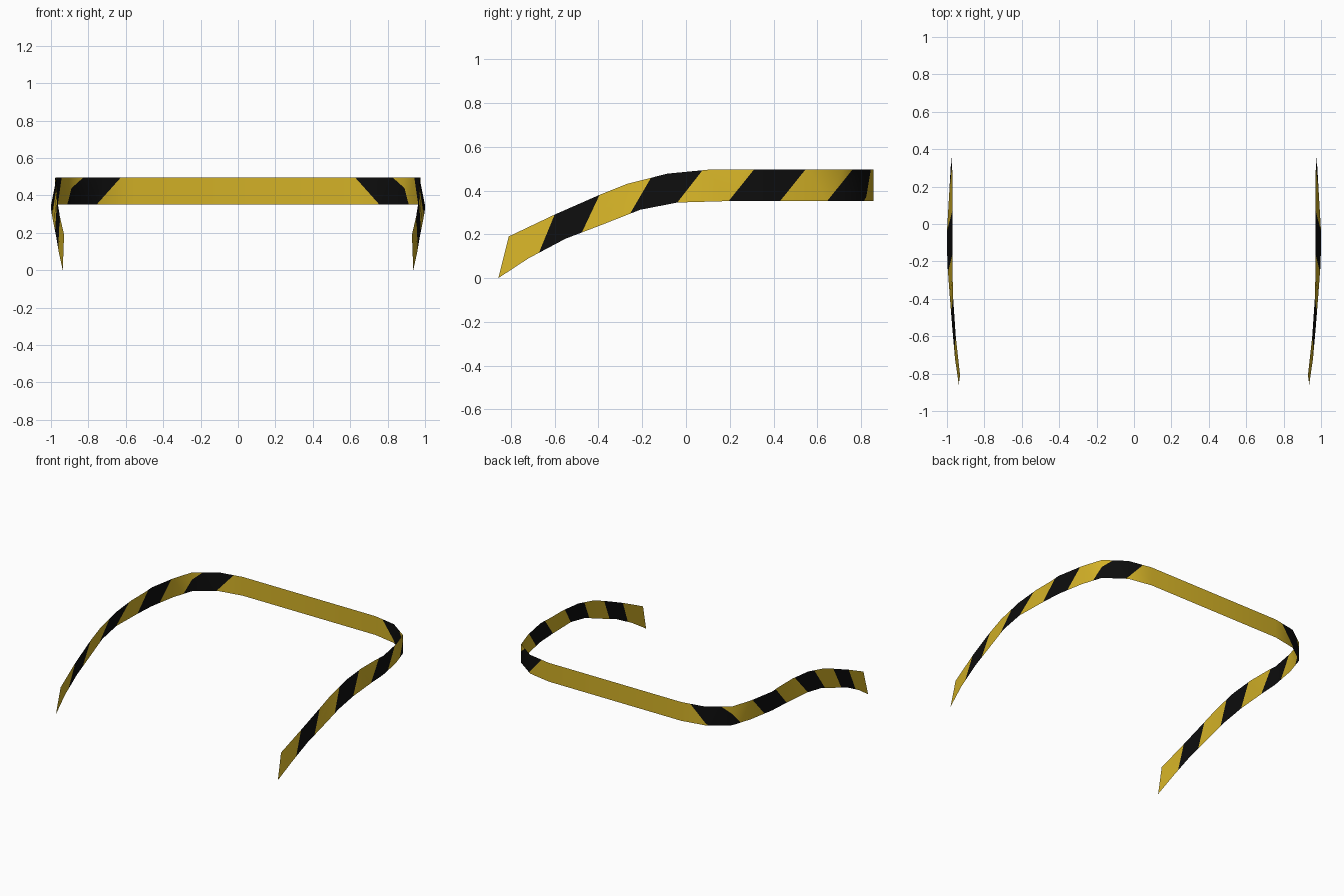
import bpy, bmesh
from mathutils import Vector

if "Cube" in bpy.data.objects:
    bpy.data.objects.remove(bpy.data.objects["Cube"])


def material(name, rgb):
    m = bpy.data.materials.new(name)
    m.diffuse_color = (*rgb, 1)
    m.use_nodes = True
    m.node_tree.nodes["Principled BSDF"].inputs["Base Color"].default_value = m.diffuse_color
    return m


# Right half of the band, from front tip to back centre: (top x, y, z), (bottom x, y, z)
TOP, BOT = 0.495, 0.352
columns = [
    ((0.93, -0.81, 0.19), (0.937, -0.857, 0.0)),
    ((0.953, -0.60, 0.29), (0.957, -0.72, 0.09)),
    ((0.967, -0.395, 0.38), (0.972, -0.55, 0.18)),
    ((0.97, -0.27, 0.43), (0.985, -0.385, 0.243)),
    ((0.97, -0.085, 0.477), (0.998, -0.21, 0.312)),
    ((0.97, 0.10, TOP), (1.0, -0.04, 0.345)),
    ((0.971, 0.28, TOP), (0.986, 0.20, BOT)),
]
# Level part: top and bottom edges lie over each other
for x, y in [(0.977, 0.355), (0.94, 0.56), (0.89, 0.715), (0.74, 0.823), (0.56, 0.857), (0, 0.857)]:
    columns.append(((x, y, TOP), (x, y, BOT)))

# Slanted stripe edges on the arm: (top y, z), (bottom y, z)
arm_edges = [
    ((-0.60, 0.29), (-0.67, 0.12)), ((-0.395, 0.38), (-0.475, 0.21)),
    ((-0.16, 0.458), (-0.255, 0.295)), ((0.075, 0.492), (-0.04, 0.345)),
    ((0.31, TOP), (0.195, BOT)), ((0.545, TOP), (0.43, BOT)),
    ((0.76, TOP), (0.645, BOT)),
]
cuts = []
for (ty, tz), (by, bz) in arm_edges:
    cuts.append((Vector((0, by, bz)), Vector((0, tz - bz, by - ty)), -2))
# Last stripe edge, on the back corner
cuts.append((Vector((0.755, 0, BOT)), Vector((BOT - TOP, 0, 0.627 - 0.755)), 0.5))

bm = bmesh.new()
verts = [(bm.verts.new(t), bm.verts.new(b)) for t, b in columns]
for (t0, b0), (t1, b1) in zip(verts, verts[1:]):
    bm.faces.new((b0, b1, t1, t0))

# Cut the stripe edges into the sheet
for co, no, ymin in cuts:
    faces = [f for f in bm.faces if f.calc_center_median().y > ymin]
    edges = {e for f in faces for e in f.edges}
    vs = {v for f in faces for v in f.verts}
    bmesh.ops.bisect_plane(bm, geom=faces + list(edges) + list(vs), dist=1e-4,
                           plane_co=co, plane_no=no)

# Alternate yellow and black by the number of stripe edges passed
for f in bm.faces:
    c = f.calc_center_median()
    passed = sum((c - co).dot(no) > 0 and c.y > ymin for co, no, ymin in cuts)
    f.material_index = passed % 2
    f.smooth = True

mesh = bpy.data.meshes.new("hazard_band")
bm.to_mesh(mesh)
bm.free()
mesh.materials.append(material("warning yellow", (0.65, 0.44, 0.02)))
mesh.materials.append(material("black", (0.004, 0.004, 0.004)))
band = bpy.data.objects.new("hazard_band", mesh)
bpy.context.collection.objects.link(band)

# Left half
mod = band.modifiers.new("mirror", 'MIRROR')
mod.use_clip = True
